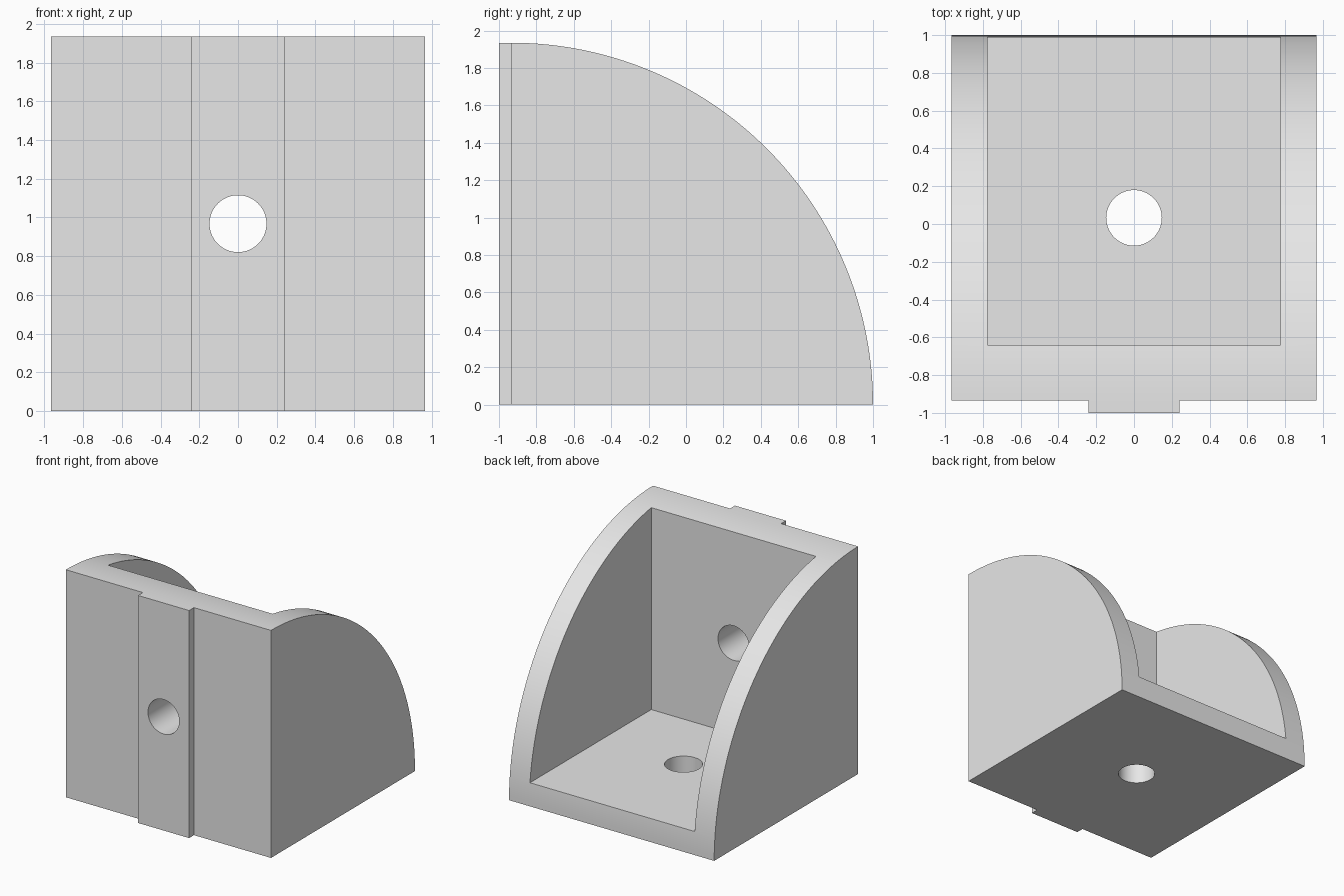
import bpy
import bmesh
import math
from mathutils import Matrix, Vector

cube = bpy.data.objects.get("Cube")
if cube:
    bpy.data.objects.remove(cube, do_unlink=True)

HALF_W = 0.965      # half the width
FACE_Y = -0.935     # mounting face, also the axis of the curve
RADIUS = 1.935
RIB = 0.24          # half the rib width
SIDE = 0.775        # inner half width
FLOOR = 0.195
WALL_Y = -0.64
HOLE_R = 0.147
ARC_STEPS = 64

grey = bpy.data.materials.new("light grey")
grey.use_nodes = True
grey.diffuse_color = (0.8, 0.8, 0.8, 1)
grey.node_tree.nodes["Principled BSDF"].inputs["Base Color"].default_value = (0.8, 0.8, 0.8, 1)


def make_object(name, bm):
    bmesh.ops.recalc_face_normals(bm, faces=bm.faces)
    mesh = bpy.data.meshes.new(name)
    bm.to_mesh(mesh)
    bm.free()
    mesh.materials.append(grey)
    obj = bpy.data.objects.new(name, mesh)
    bpy.context.collection.objects.link(obj)
    return obj


def box(name, low, high):
    low, high = Vector(low), Vector(high)
    bm = bmesh.new()
    bmesh.ops.create_cube(bm, size=1)
    bmesh.ops.scale(bm, vec=high - low, verts=bm.verts)
    bmesh.ops.translate(bm, vec=(low + high) / 2, verts=bm.verts)
    return make_object(name, bm)


def drill(name, centre, axis):
    turn = Matrix.Rotation(math.pi / 2, 4, "X") if axis == "Y" else Matrix()
    bm = bmesh.new()
    bmesh.ops.create_cone(bm, cap_ends=True, segments=64, radius1=HOLE_R, radius2=HOLE_R,
                          depth=0.8, matrix=Matrix.Translation(centre) @ turn)
    return make_object(name, bm)


# Quarter-round side profile, extruded across the full width
profile = [(-1, RADIUS), (-1, 0)]
for i in range(ARC_STEPS + 1):
    a = math.pi / 2 * i / ARC_STEPS
    profile.append((FACE_Y + RADIUS * math.cos(a), RADIUS * math.sin(a)))
bm = bmesh.new()
face = bm.faces.new([bm.verts.new((-HALF_W, y, z)) for y, z in profile])
extruded = bmesh.ops.extrude_face_region(bm, geom=[face], use_keep_orig=True)
moved = [v for v in extruded["geom"] if isinstance(v, bmesh.types.BMVert)]
bmesh.ops.translate(bm, vec=(2 * HALF_W, 0, 0), verts=moved)
bracket = make_object("corner_bracket", bm)

# Pocket, relief on both sides of the front rib, and the two screw holes
cutters = [
    box("pocket_cutter", (-SIDE, WALL_Y, FLOOR), (SIDE, 2, 3)),
    box("right_relief_cutter", (-2, -2, -1), (-RIB, FACE_Y, 3)),
    box("left_relief_cutter", (RIB, -2, -1), (2, FACE_Y, 3)),
    drill("wall_hole_cutter", (0, -0.8, RADIUS / 2), "Y"),
    drill("floor_hole_cutter", (0, FACE_Y + RADIUS / 2, 0.1), "Z"),
]

bpy.ops.object.select_all(action="DESELECT")
bpy.context.view_layer.objects.active = bracket
bracket.select_set(True)
for cutter in cutters:
    cutter.hide_render = True
    mod = bracket.modifiers.new(cutter.name, "BOOLEAN")
    mod.operation = "DIFFERENCE"
    mod.solver = "EXACT"
    mod.object = cutter
    bpy.ops.object.modifier_apply(modifier=mod.name)
    bpy.data.objects.remove(cutter, do_unlink=True)

bpy.ops.object.shade_smooth_by_angle(angle=math.radians(30))
